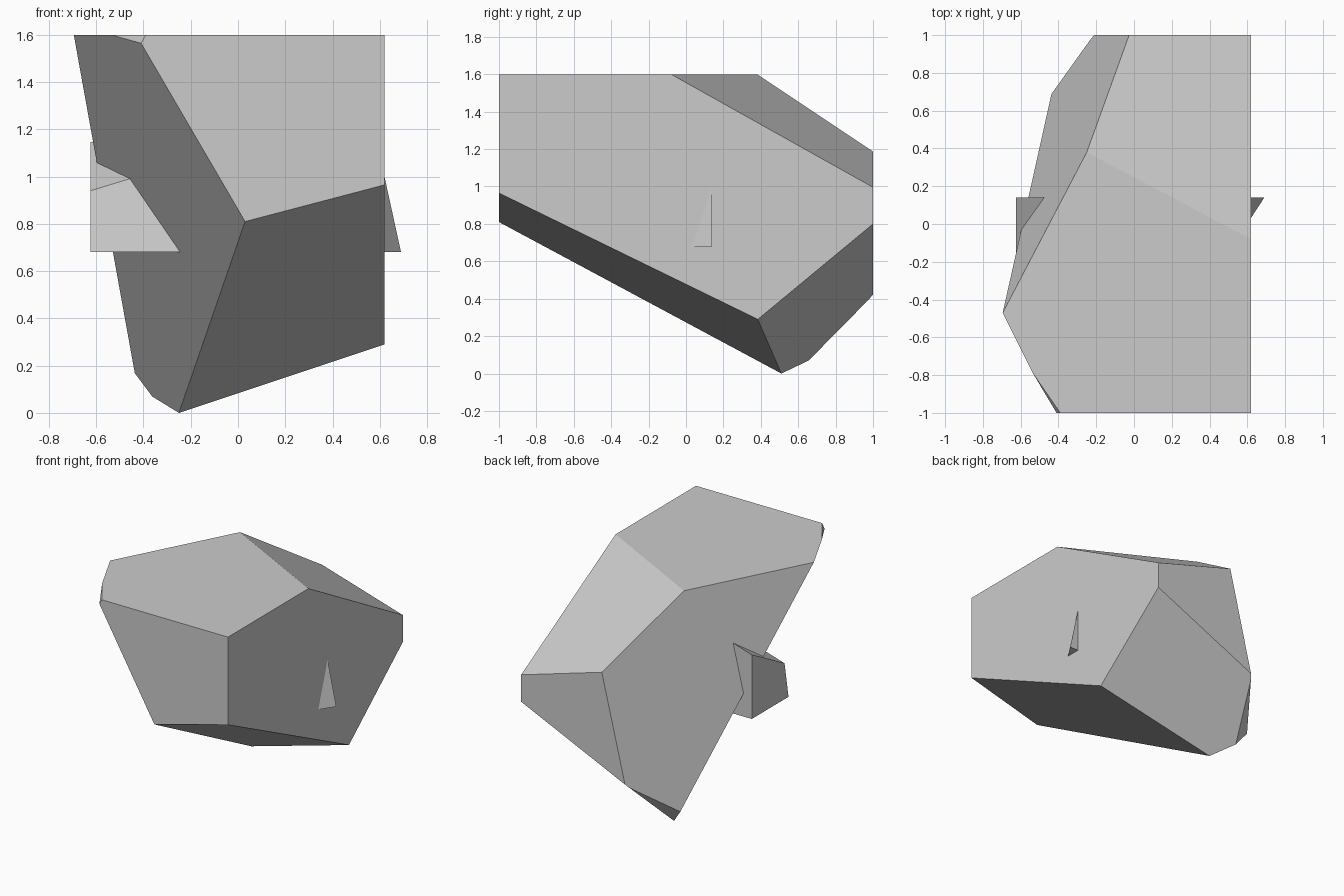
import bpy, bmesh
from mathutils import Vector

if "Cube" in bpy.data.objects:
    bpy.data.objects.remove(bpy.data.objects["Cube"])


def chipped_block(name, lo, hi, cuts):
    """Box from lo to hi, trimmed by planes that each pass through three points."""
    lo, hi = Vector(lo), Vector(hi)
    bm = bmesh.new()
    bmesh.ops.create_cube(bm, size=1)
    for v in bm.verts:
        v.co = [(lo[i] + hi[i]) / 2 + v.co[i] * (hi[i] - lo[i]) for i in range(3)]
    for a, b, c in cuts:
        a, b, c = Vector(a), Vector(b), Vector(c)
        n = (b - a).cross(c - a).normalized()
        if n.dot((lo + hi) / 2 - a) > 0:      # point away from the middle
            n = -n
        bmesh.ops.bisect_plane(bm, geom=bm.verts[:] + bm.edges[:] + bm.faces[:],
                               dist=1e-5, plane_co=a, plane_no=n, clear_outer=True)
        rim = [e for e in bm.edges if e.is_boundary]
        if rim:
            bmesh.ops.contextual_create(bm, geom=rim)
    bmesh.ops.recalc_face_normals(bm, faces=bm.faces[:])
    mesh = bpy.data.meshes.new(name)
    bm.to_mesh(mesh)
    bm.free()
    obj = bpy.data.objects.new(name, mesh)
    bpy.context.collection.objects.link(obj)
    return obj


# Main boulder
chipped_block("boulder", (-0.9, -1, -0.2), (0.62, 1, 1.6), [
    ((-0.695, -0.47, 1.6), (0.03, -1, 0.81), (-0.25, 0.51, 0)),         # front left
    ((-0.695, -0.47, 1.6), (-0.25, 0.38, 1.6), (-0.21, 1, 0.43)),       # back left
    ((0.03, -1, 0.81), (0.62, -1, 0.965), (-0.25, 0.51, 0)),            # underside
    ((0.62, 1, 0.8), (0.62, 0.39, 0.295), (-0.25, 0.51, 0)),            # back underside
    ((0.62, -0.08, 1.6), (-0.25, 0.38, 1.6), (-0.02, 1, 1.185)),        # back top
    ((-0.41, -1, 1.565), (-0.39, -1, 1.6), (-0.535, -0.79, 1.6)),       # front corner chip
    ((-0.37, 0.66, 0.08), (-0.435, 0.695, 0.175), (-0.24, 0.96, 0.38)), # bottom chip
])

# Smaller stone embedded in the boulder, showing at both sides
chipped_block("embedded_stone", (-0.625, -0.45, 0.68), (0.75, 0.14, 1.35), [
    ((-0.625, -0.28, 0.68), (-0.245, -0.297, 0.68), (-0.625, -0.235, 0.94)),    # front
    ((-0.625, 0.14, 1.145), (-0.625, -0.235, 0.94), (-0.465, -0.223, 0.995)),   # sloping top
    ((0.69, 0.14, 0.68), (0.62, 0.14, 1.0), (0.62, 0.033, 0.68)),               # right end
])
